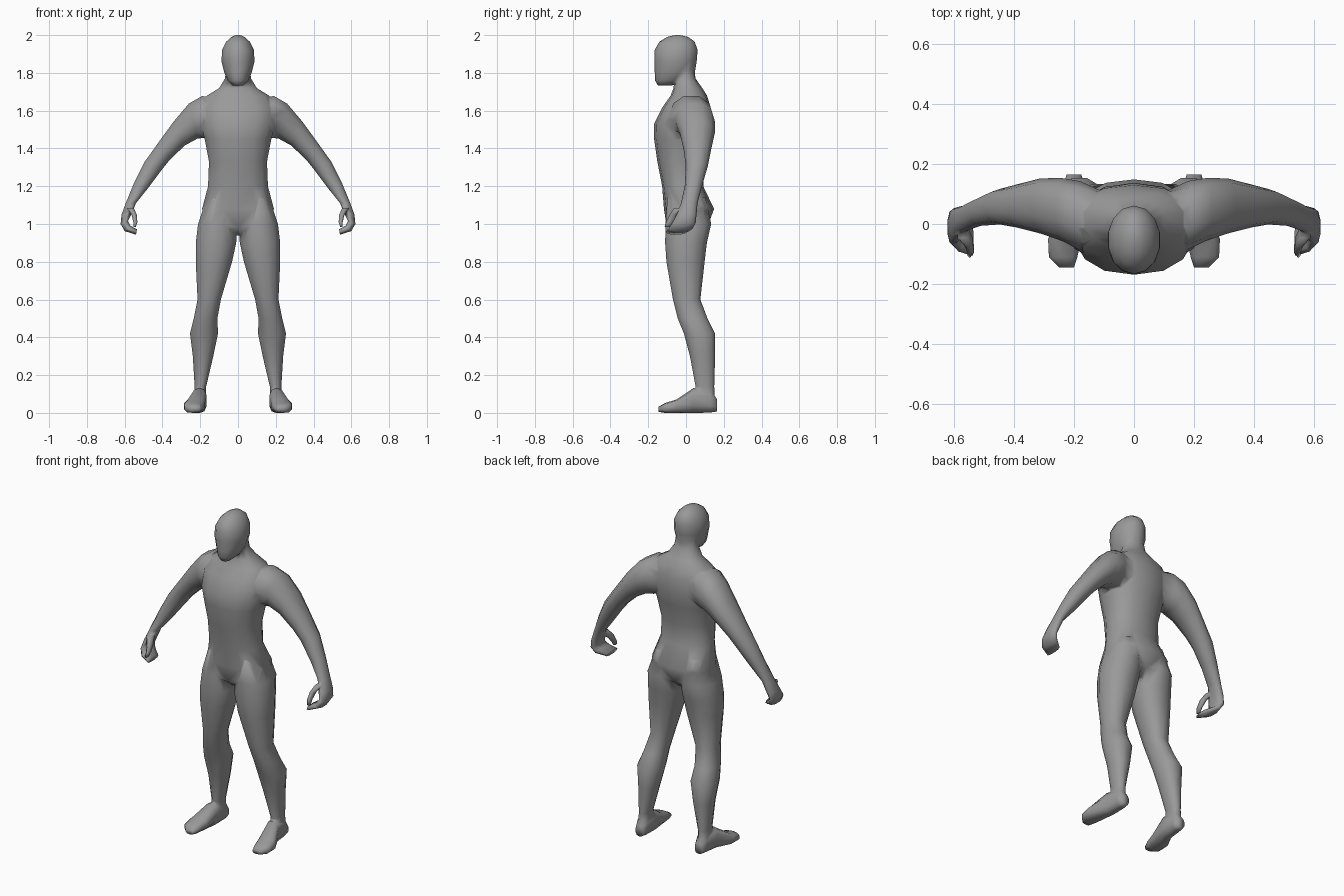
import bpy, bmesh, math
from mathutils import Vector

if "Cube" in bpy.data.objects:
    bpy.data.objects.remove(bpy.data.objects["Cube"])

skin = bpy.data.materials.new("plain grey")
skin.diffuse_color = (0.32, 0.32, 0.32, 1)
skin.use_nodes = True
skin.node_tree.nodes["Principled BSDF"].inputs["Base Color"].default_value = skin.diffuse_color


def ring(c, u, v, n, p):
    """Rounded-box loop around c, spanned by half-axes u and v."""
    pts = []
    for i in range(n):
        a = 2 * math.pi * (i + 0.5) / n
        cu, sv = math.cos(a), math.sin(a)
        f = lambda t: math.copysign(abs(t) ** (2 / p), t)
        pts.append(c + u * f(cu) / math.cos(math.pi / n) ** 0.5 + v * f(sv) / math.cos(math.pi / n) ** 0.5)
    return pts


def loft(name, rings, sx=1):
    """Closed skin through a list of loops; sx = -1 mirrors it."""
    bm = bmesh.new()
    loops = [[bm.verts.new((p.x * sx, p.y, p.z)) for p in r] for r in rings]
    n = len(loops[0])
    for a, b in zip(loops, loops[1:]):
        for i in range(n):
            j = (i + 1) % n
            bm.faces.new((a[i], a[j], b[j], b[i]))
    bm.faces.new(loops[0])
    bm.faces.new(loops[-1])
    bmesh.ops.recalc_face_normals(bm, faces=bm.faces)
    me = bpy.data.meshes.new(name)
    bm.to_mesh(me)
    bm.free()
    ob = bpy.data.objects.new(name, me)
    bpy.context.collection.objects.link(ob)
    return ob


def level(z, x0, x1, y0, y1, n=12, p=2.2):
    """Horizontal loop."""
    return ring(Vector(((x0 + x1) / 2, (y0 + y1) / 2, z)),
                Vector(((x1 - x0) / 2, 0, 0)), Vector((0, (y1 - y0) / 2, 0)), n, p)


def slanted(xu, zu, xl, zl, y0, y1, n=10, p=2.2):
    """Loop between an upper and a lower edge point."""
    return ring(Vector(((xu + xl) / 2, (y0 + y1) / 2, (zu + zl) / 2)),
                Vector(((xu - xl) / 2, 0, (zu - zl) / 2)), Vector((0, (y1 - y0) / 2, 0)), n, p)


def upright(y, x0, x1, z0, z1, n=10, p=2.6):
    """Loop facing along y."""
    return ring(Vector(((x0 + x1) / 2, y, (z0 + z1) / 2)),
                Vector(((x1 - x0) / 2, 0, 0)), Vector((0, 0, (z1 - z0) / 2)), n, p)


# torso and neck: height, half width, front, back
TORSO = [(0.94, .05, -.05, .06), (0.98, .15, -.10, .11), (1.08, .192, -.115, .147),
         (1.20, .16, -.125, .09), (1.33, .155, -.15, .095), (1.45, .178, -.167, .12),
         (1.53, .20, -.167, .135), (1.62, .205, -.122, .128), (1.68, .165, -.08, .11),
         (1.72, .10, -.065, .085), (1.77, .07, -.06, .05), (1.84, .06, -.06, .04)]
HEAD = [(1.733, .028, -.148, -.075), (1.76, .055, -.163, 0), (1.80, .073, -.164, .045),
        (1.86, .088, -.166, .055), (1.92, .086, -.165, .06), (1.965, .063, -.14, .045),
        (1.99, .036, -.10, .012), (2.0, .012, -.06, -.03)]
# arm and curled hand: upper edge x z, lower edge x z, front, back
ARM = [(.08, 1.66, .10, 1.47, -.05, .10), (.19, 1.68, .17, 1.455, -.085, .14),
       (.26, 1.64, .215, 1.45, -.055, .15), (.34, 1.545, .28, 1.415, -.03, .15),
       (.42, 1.435, .36, 1.34, -.01, .13), (.495, 1.33, .40, 1.29, .0, .115),
       (.55, 1.22, .475, 1.19, -.005, .085), (.595, 1.11, .54, 1.11, -.025, .06),
       (.617, 1.05, .558, 1.065, -.045, .055), (.622, 1.0, .582, 1.015, -.07, .05),
       (.60, .962, .57, .992, -.09, .035), (.54, .943, .535, .972, -.105, .0)]
THUMB = [(1.085, .55, .59, -.06, .0), (1.05, .535, .565, -.085, -.035),
         (1.01, .532, .555, -.105, -.065), (.985, .54, .555, -.112, -.085)]
# leg: height, inner, outer, front, back
LEG = [(1.14, .03, .165, -.10, .105), (1.0, .003, .213, -.11, .135), (.9, .008, .225, -.112, .112),
       (.8, .03, .225, -.105, .10), (.6, .09, .215, -.07, .077), (.5, .108, .235, -.045, .115),
       (.42, .105, .255, -.012, .155), (.3, .13, .24, .02, .155), (.14, .168, .23, .05, .15),
       (.05, .172, .232, .04, .155)]
# foot, heel to toe: y, inner, outer, bottom, top
FOOT = [(.165, .175, .225, .008, .07), (.13, .165, .235, .004, .12), (.04, .165, .245, 0, .13),
        (-.05, .175, .287, 0, .07), (-.11, .188, .284, 0, .052), (-.145, .20, .25, .006, .032)]

body = loft("body", [level(z, -w, w, a, b, 14, 2.3) for z, w, a, b in TORSO])
parts = [loft("head", [level(z, -w, w, a, b, 14, 2.05) for z, w, a, b in HEAD])]
for s in (1, -1):
    parts.append(loft("leg", [level(*r) for r in LEG], s))
    parts.append(loft("foot", [upright(*r) for r in FOOT], s))
    parts.append(loft("arm", [slanted(*r) for r in ARM], s))
    parts.append(loft("thumb", [level(*r, 6, 2) for r in THUMB], s))

# fuse everything into one skin
for part in parts:
    mod = body.modifiers.new("fuse", 'BOOLEAN')
    mod.operation, mod.solver, mod.object = 'UNION', 'EXACT', part
bpy.context.view_layer.update()
fused = bpy.data.meshes.new_from_object(body.evaluated_get(bpy.context.evaluated_depsgraph_get()))
body.modifiers.clear()
body.data = fused
for part in parts:
    bpy.data.objects.remove(part)

# tidy and shade smooth
bm = bmesh.new()
bm.from_mesh(fused)
bmesh.ops.remove_doubles(bm, verts=bm.verts, dist=0.006)
for f in bm.faces:
    f.smooth = True
    f.material_index = 0
bm.to_mesh(fused)
bm.free()
fused.materials.clear()
fused.materials.append(skin)
